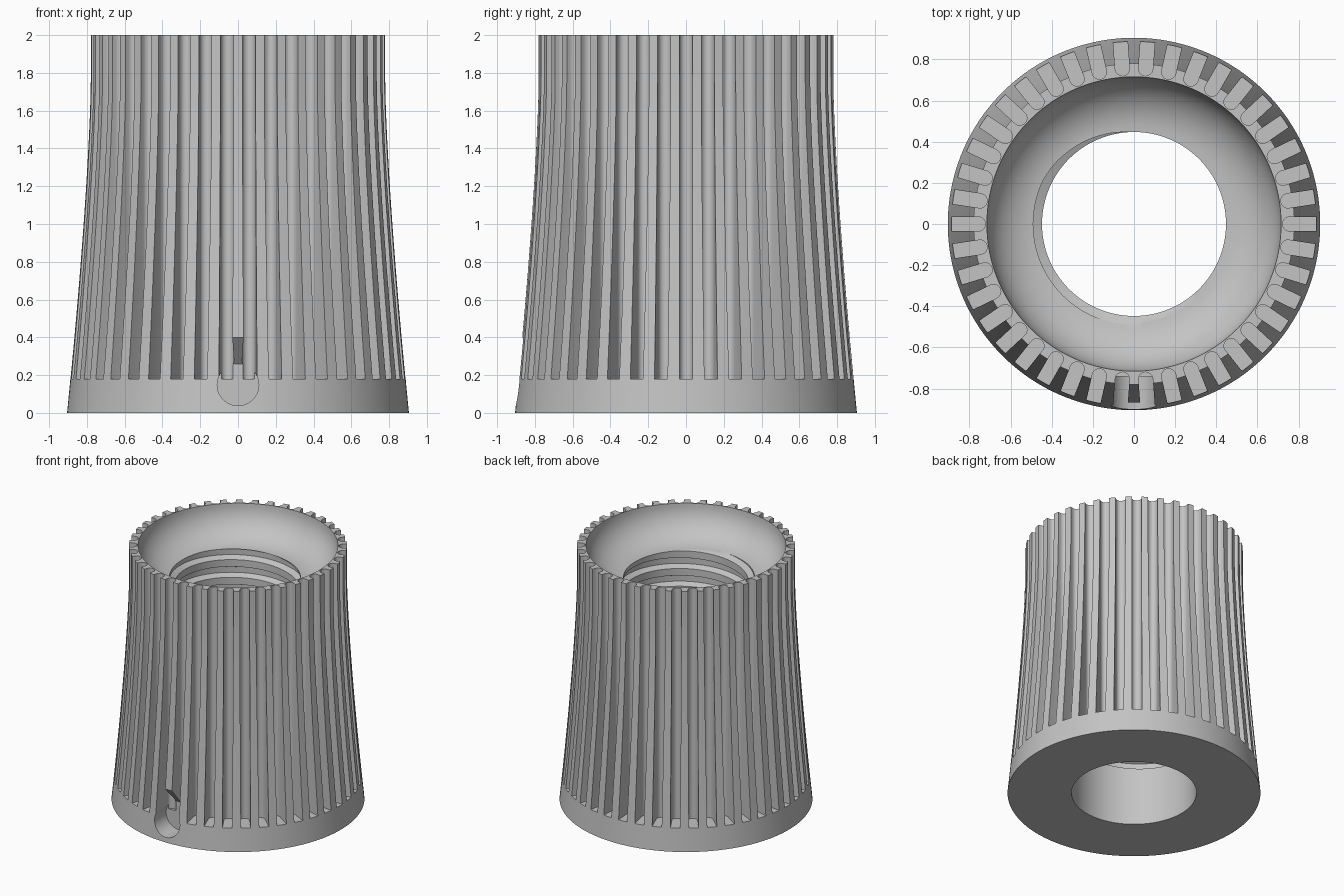
import bpy, bmesh, math
from mathutils import Matrix, Vector

cube = bpy.data.objects.get("Cube")
if cube:
    bpy.data.objects.remove(cube, do_unlink=True)

GROOVES = 42
SEGMENTS = 168
BORE = 0.447
FLOOR = 0.18

grey = bpy.data.materials.new("light_grey")
grey.use_nodes = True
grey.diffuse_color = (0.55, 0.55, 0.55, 1)
grey.node_tree.nodes["Principled BSDF"].inputs["Base Color"].default_value = grey.diffuse_color


def make_object(name, bm):
    bmesh.ops.recalc_face_normals(bm, faces=bm.faces)
    mesh = bpy.data.meshes.new(name)
    bm.to_mesh(mesh)
    bm.free()
    obj = bpy.data.objects.new(name, mesh)
    bpy.context.collection.objects.link(obj)
    mesh.materials.append(grey)
    return obj


def skin(bm, rings, loop):
    """Join rings of points into a tube, closed on itself or capped."""
    rows = [[bm.verts.new(p) for p in ring] for ring in rings]
    n = len(rows[0])
    for i in range(len(rows) if loop else len(rows) - 1):
        a, b = rows[i], rows[(i + 1) % len(rows)]
        for j in range(n):
            k = (j + 1) % n
            bm.faces.new((a[j], a[k], b[k], b[j]))
    if not loop:
        bm.faces.new(rows[0])
        bm.faces.new(rows[-1])


def polar(r, angle, z):
    return Vector((r * math.cos(angle), r * math.sin(angle), z))


def cut(target, cutter):
    cutter.hide_render = True
    mod = target.modifiers.new(cutter.name, "BOOLEAN")
    mod.operation = "DIFFERENCE"
    mod.solver = "EXACT"
    mod.object = cutter
    bpy.ops.object.select_all(action="DESELECT")
    target.select_set(True)
    bpy.context.view_layer.objects.active = target
    bpy.ops.object.modifier_apply(modifier=mod.name)
    bpy.data.objects.remove(cutter, do_unlink=True)


# Turned body: flared outside, round bowl at the top, straight bore
def outer_radius(z):
    return 0.78 + 0.125 * max(0, 1 - z / 1.75) ** 1.4


profile = [(outer_radius(i / 10), i / 10) for i in range(21)]
for i in range(13):
    t = math.pi / 2 * i / 12
    profile.append((BORE + 0.268 * math.cos(t), 2 - 0.25 * math.sin(t)))
profile.append((BORE, 0))
bm = bmesh.new()
skin(bm, [[polar(r, math.tau * s / SEGMENTS, z) for r, z in profile]
          for s in range(SEGMENTS)], True)
knob = make_object("knob_body", bm)

# Grip grooves: vertical slots with rounded inner ends
half = 0.035
outline = [(1.1, -half), (1.1, half)]
for i in range(9):
    t = math.pi / 2 + math.pi * i / 8
    outline.append((0.757 + half * math.cos(t), half * math.sin(t)))
bm = bmesh.new()
for g in range(GROOVES):
    turn = Matrix.Rotation(math.tau * g / GROOVES, 3, "Z")
    skin(bm, [[turn @ Vector((x, y, z)) for x, y in outline]
              for z in (FLOOR, 2.2)], False)
cut(knob, make_object("groove_cutter", bm))

# Round set-screw recess in the front
bm = bmesh.new()
skin(bm, [[(0.11 * math.cos(math.tau * i / 48), y, 0.148 + 0.11 * math.sin(math.tau * i / 48))
           for i in range(48)] for y in (-1.1, -0.74)], False)
cut(knob, make_object("recess_cutter", bm))

# Sloped cut through the rib above the recess
slope = [(-0.742, 0.2), (-0.742, 0.26), (-0.992, 0.54), (-0.992, 0.2)]
bm = bmesh.new()
skin(bm, [[(x, y, z) for y, z in slope] for x in (-0.045, 0.045)], False)
cut(knob, make_object("slope_cutter", bm))

# Internal thread: one helical groove that runs out through the bowl floor
pitch, steps = 0.14, 72
turns = 9.5
end_angle, end_z = math.radians(330), 1.8
section = [(0.42, -0.055), (0.49, -0.022), (0.49, 0.022), (0.42, 0.055)]
rings = []
for i in range(int(turns * steps) + 1):
    back = turns - i / steps
    angle = end_angle - math.tau * back
    rings.append([polar(r, angle, end_z - pitch * back + dz) for r, dz in section])
bm = bmesh.new()
skin(bm, rings, False)
cut(knob, make_object("thread_cutter", bm))

bpy.ops.object.shade_smooth_by_angle(angle=math.radians(30))
